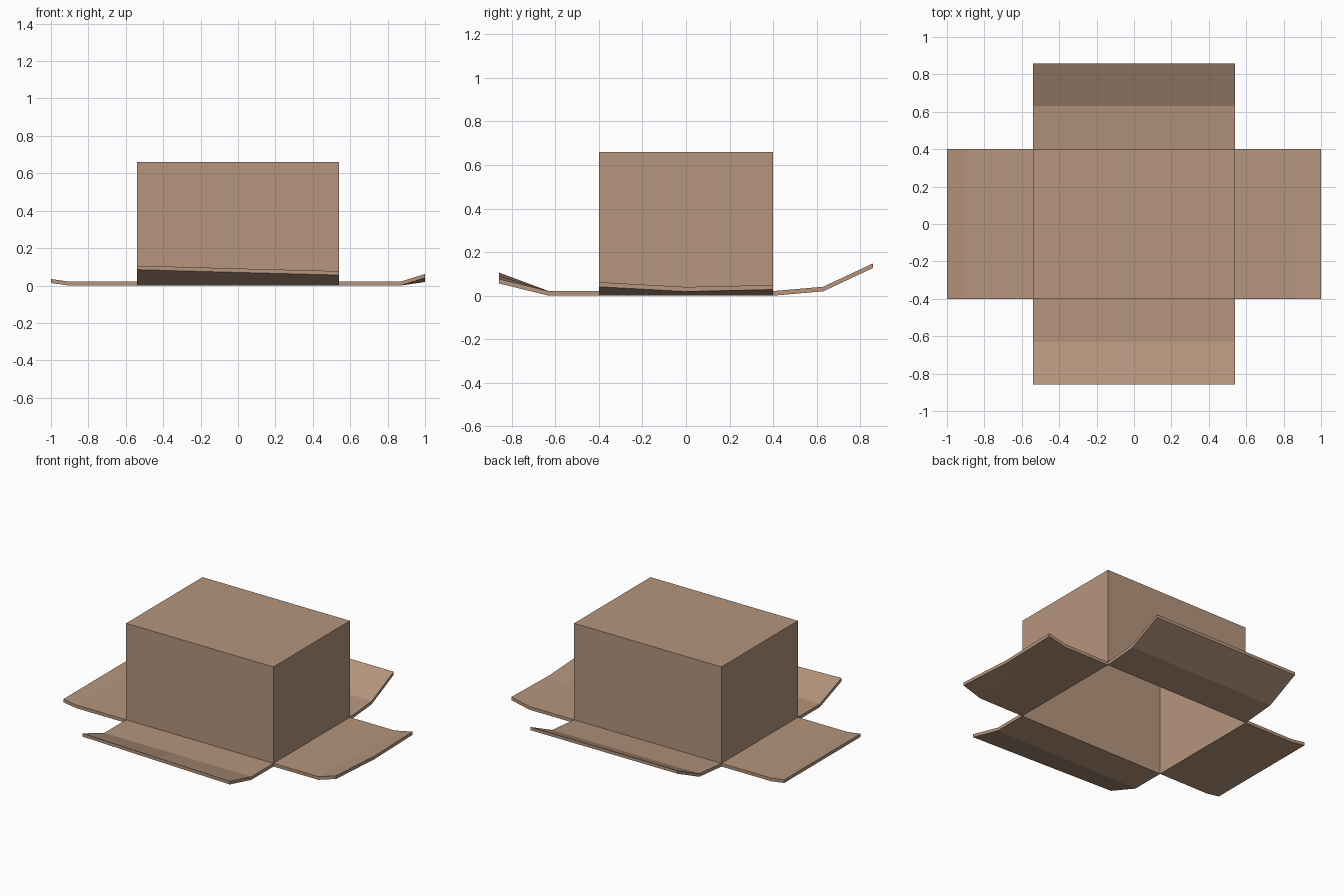
import bpy, bmesh

if "Cube" in bpy.data.objects:
    bpy.data.objects.remove(bpy.data.objects["Cube"])

HX, HY, H = 0.54, 0.40, 0.66   # half sizes and height of the box
T = 0.021                      # flap thickness

card = bpy.data.materials.new("cardboard brown")
card.diffuse_color = (0.46, 0.30, 0.205, 1)
card.use_nodes = True
card.node_tree.nodes["Principled BSDF"].inputs["Base Color"].default_value = card.diffuse_color


def add_object(name, bm):
    me = bpy.data.meshes.new(name)
    bm.to_mesh(me)
    bm.free()
    me.materials.append(card)
    ob = bpy.data.objects.new(name, me)
    bpy.context.scene.collection.objects.link(ob)
    return ob


# Upturned box body: thin sheet walls, open at the bottom
bm = bmesh.new()
bmesh.ops.create_cube(bm, size=1)
for v in bm.verts:
    v.co = (v.co.x * 2 * HX, v.co.y * 2 * HY, (v.co.z + 0.5) * H)
bottom = [f for f in bm.faces if f.normal.z < -0.9]
bmesh.ops.delete(bm, geom=bottom, context='FACES_ONLY')
add_object("box_body", bm)


def flap(name, axis, side, rows):
    """Bent flap. rows = (distance outward, underside heights across the width)."""
    half = HY if axis == 'x' else HX
    bm = bmesh.new()
    layers = []
    for lift in (0, T):
        grid = []
        for d, heights in rows:
            line = []
            for i, z in enumerate(heights):
                w = half * (i - 1)
                co = (side * d, w) if axis == 'x' else (w, side * d)
                line.append(bm.verts.new((*co, z + lift)))
            grid.append(line)
        layers.append(grid)
    low, top = layers
    n = len(rows)
    for g in layers:
        for r in range(n - 1):
            for c in range(2):
                bm.faces.new((g[r][c], g[r][c+1], g[r+1][c+1], g[r+1][c]))
    # Edge strips closing the sheet all round
    rim = [(0, 0), (0, 1)] + [(r, 2) for r in range(n)]
    rim += [(n-1, 1)] + [(r, 0) for r in range(n-1, 0, -1)]
    for (a, b), (c, d) in zip(rim, rim[1:] + rim[:1]):
        bm.faces.new((low[a][b], low[c][d], top[c][d], top[a][b]))
    bmesh.ops.recalc_face_normals(bm, faces=bm.faces)
    add_object(name, bm)


flat = (0, 0, 0)
# Four flaps, each curling a little differently
flap("right_flap", 'x', 1, [(HX, flat), (0.87, flat), (1.0, (0.041, 0.019, 0.028))])
flap("left_flap", 'x', -1, [(HX, flat), (0.905, flat), (1.0, (0.014, 0.014, 0.014))])
flap("front_flap", 'y', -1, [(HY, flat), (0.63, flat), (0.858, (0.085, 0.070, 0.056))])
flap("back_flap", 'y', 1, [(HY, flat), (0.63, (0.02,) * 3), (0.858, (0.127,) * 3)])
